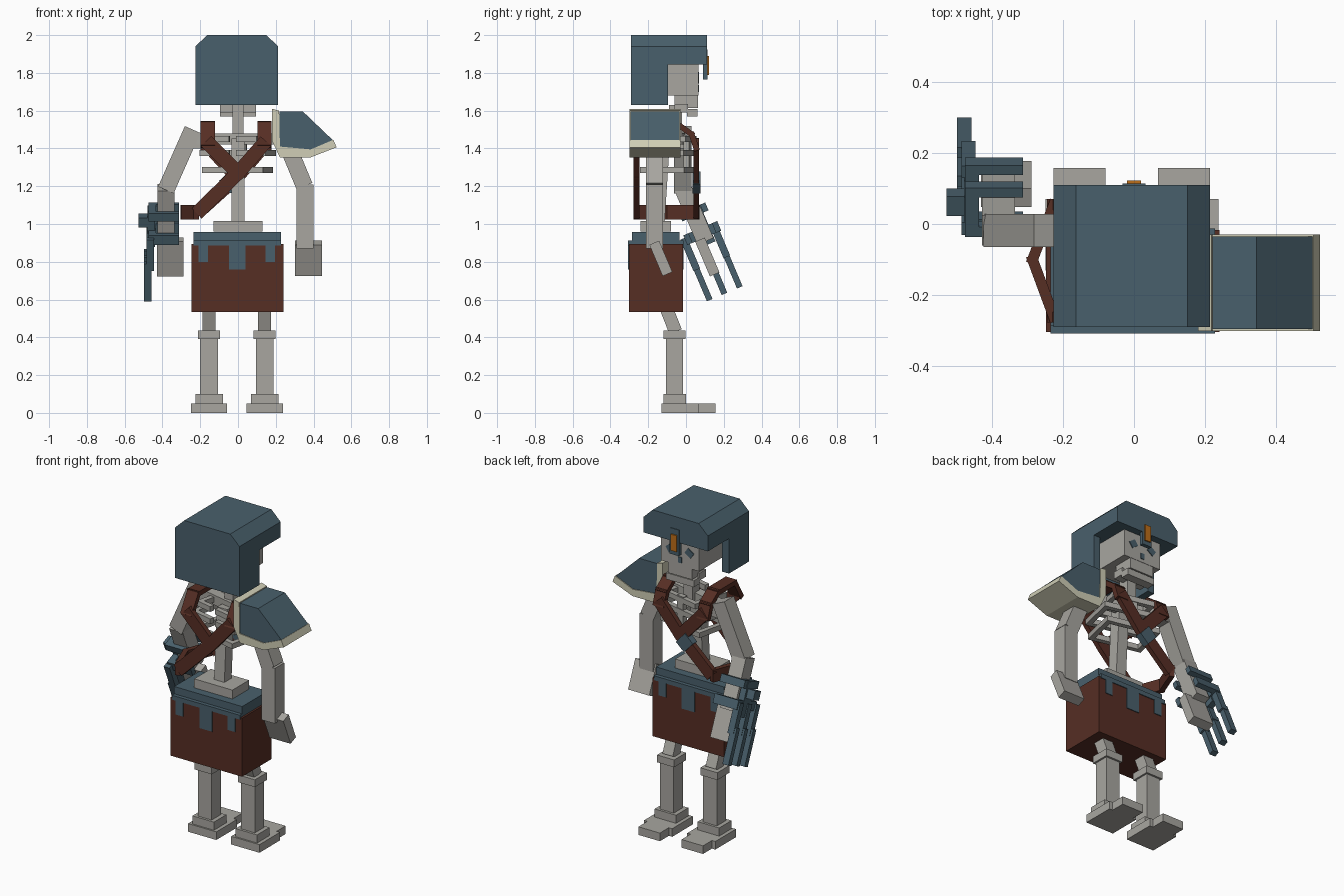
import bpy, bmesh, math
from mathutils import Vector, Matrix

if "Cube" in bpy.data.objects:
    bpy.data.objects.remove(bpy.data.objects["Cube"])


def material(name, rgb):
    m = bpy.data.materials.new(name)
    lin = [((c / 255 + 0.055) / 1.055) ** 2.4 for c in rgb]
    m.diffuse_color = (*lin, 1)
    m.use_nodes = True
    m.node_tree.nodes["Principled BSDF"].inputs["Base Color"].default_value = m.diffuse_color
    return m


BONE = material("bone_grey", (168, 166, 160))
STEEL = material("blue_steel", (73, 96, 108))
LEATHER = material("brown_leather", (86, 46, 36))
TRIM = material("cream_trim", (208, 206, 182))
GOLD = material("gold", (190, 110, 25))


def finish(name, bm, mat, mtx=None):
    if mtx:
        bm.transform(mtx)
    bmesh.ops.recalc_face_normals(bm, faces=bm.faces)
    me = bpy.data.meshes.new(name)
    bm.to_mesh(me)
    bm.free()
    me.materials.append(mat)
    ob = bpy.data.objects.new(name, me)
    bpy.context.collection.objects.link(ob)
    return ob


def box(name, x, y, z, mat, mtx=None):
    """Box from its (min, max) range on each axis."""
    bm = bmesh.new()
    bmesh.ops.create_cube(bm, size=1)
    for v in bm.verts:
        v.co = [r[0] if c < 0 else r[1] for r, c in zip((x, y, z), v.co)]
    return finish(name, bm, mat, mtx)


def beam(name, p, q, across, width, thick, mat, extra=0.0):
    """Bar from p to q, its width along the across direction."""
    p, q = Vector(p), Vector(q)
    d = (q - p).normalized()
    n = d.cross(Vector(across)).normalized()
    w = n.cross(d)
    rot = Matrix((w, n, d)).transposed().to_4x4()
    h = (q - p).length / 2 + extra
    return box(name, (-width / 2, width / 2), (-thick / 2, thick / 2), (-h, h), mat,
               Matrix.Translation((p + q) / 2) @ rot)


def prism(name, outline, y0, y1, mat):
    """Outline in x, z extruded along y."""
    bm = bmesh.new()
    f = bm.faces.new([bm.verts.new((x, y0, z)) for x, z in outline])
    ext = bmesh.ops.extrude_face_region(bm, geom=[f])["geom"]
    bmesh.ops.translate(bm, vec=(0, y1 - y0, 0),
                        verts=[v for v in ext if isinstance(v, bmesh.types.BMVert)])
    return finish(name, bm, mat)


# Helmet: chamfered crown with back and cheek plates
prism("helmet_crown", [(-.226, 1.845), (.213, 1.845), (.213, 1.94), (.15, 2), (-.163, 2), (-.226, 1.94)],
      -.29, .11, STEEL)
box("helmet_back", (-.226, .213), (-.29, -.24), (1.63, 1.845), STEEL)
for side, x in (("left", (-.226, -.18)), ("right", (.167, .213))):
    box("helmet_cheek_" + side, x, (-.29, -.095), (1.63, 1.845), STEEL)
box("gem_frame", (-.032, .032), (.09, .114), (1.765, 1.925), STEEL)
box("gem", (-.02, .02), (.11, .122), (1.79, 1.89), GOLD)

# Skull, jaw and face marks
box("skull", (-.135, .125), (-.2, .065), (1.68, 1.85), BONE)
box("upper_jaw", (-.085, .08), (-.06, .063), (1.615, 1.68), BONE)
box("lower_jaw", (-.095, .095), (.005, .06), (1.57, 1.61), BONE)
box("jaw_hinge", (-.095, .095), (-.06, .01), (1.59, 1.635), BONE)
for s in (-1, 1):
    turn = Matrix.Translation((-.005 + s * .065, .066, 1.775)) @ Matrix.Rotation(s * math.radians(35), 4, 'Y')
    box("eye_socket", (-.024, .024), (-.004, .004), (-.02, .02), STEEL, turn)
box("nose_hole", (-.017, .007), (.062, .07), (1.70, 1.735), STEEL)

# Spine and pelvis
box("neck", (-.03, .03), (-.09, -.02), (1.42, 1.63), BONE)
beam("spine", (0, -.15, .98), (0, -.12, 1.45), (1, 0, 0), .07, .07, BONE)
box("pelvis", (-.13, .13), (-.24, -.08), (.96, 1.015), BONE)

# Rib cage, twisted toward the right shoulder
twist = Matrix.Translation((0, -.08, 0)) @ Matrix.Rotation(math.radians(-13), 4, 'Z')
for z, w in ((1.285, .165), (1.375, .18), (1.45, .13)):
    box("rib_front", (-w, w), (.08, .11), (z - .016, z + .016), BONE, twist)
    for s in (-1, 1):
        box("rib_side", sorted((s * w, s * (w - .03))), (-.11, .1), (z - .016, z + .016), BONE, twist)
        box("rib_back", sorted((s * .02, s * w)), (-.13, -.1), (z - .016, z + .016), BONE, twist)
box("breastbone", (-.025, .025), (.075, .105), (1.28, 1.47), BONE, twist)
box("collarbone", (-.25, .25), (-.03, .03), (1.42, 1.48), BONE, twist)

# Leather harness: shoulder loops meeting at a crossing, then a loop to the left hip
FX, BX = (-.005, .055, 1.25), (0, -.262, 1.27)
X, Z, Y = (1, 0, 0), (0, 0, 1), Vector((0, 1, 0))


def strap(points, across=None):
    for p, q in zip(points, points[1:]):
        a = across or (Vector(q) - Vector(p)).cross(Y)
        beam("harness_strap", p, q, a, .075, .03, LEATHER, .012)


for x in (-.16, .14):
    strap([(x, -.262, 1.42), (x, -.2, 1.525), (x, -.04, 1.525), (x, .03, 1.475), (x, .055, 1.40)], X)
    strap([(x, .055, 1.42), FX])
    strap([(x, -.262, 1.43), BX])
strap([FX, (-.21, .055, 1.065)])
strap([BX, (-.21, -.262, 1.065)])
strap([(-.225, .055, 1.062), (-.285, -.1, 1.062), (-.225, -.262, 1.062)], Z)
beam("harness_buckle", (-.015, .056, 1.245), (-.07, .056, 1.195), Vector((-.055, 0, -.05)).cross(Y),
     .09, .042, STEEL)

# Shoulder plate with cream trim
prism("shoulder_plate", [(.22, 1.595), (.344, 1.595), (.503, 1.443), (.385, 1.395), (.22, 1.4)],
      -.295, -.035, STEEL)
prism("shoulder_trim", [(.18, 1.61), (.218, 1.6), (.222, 1.41), (.385, 1.395), (.505, 1.446),
                        (.522, 1.406), (.385, 1.353), (.222, 1.353), (.18, 1.44)], -.30, -.03, TRIM)

# Right arm
beam("right_upper_arm", (.235, -.167, 1.48), (.352, -.167, 1.2), X, .09, .092, BONE)
box("right_forearm", (.31, .4), (-.213, -.121), (.87, 1.21), BONE)
tilt = Matrix.Rotation(math.radians(23), 4, 'X')
box("right_hand", (-.072, .072), (-.028, .028), (-.09, .09), BONE,
    Matrix.Translation((.373, -.133, .818)) @ tilt)

# Left arm, forearm swung forward
box("left_shoulder_joint", (-.25, -.185), (-.06, .02), (1.4, 1.48), BONE)
beam("left_upper_arm", (-.24, -.018, 1.5), (-.382, -.018, 1.18), X, .09, .093, BONE)
wrist = Matrix.Translation((0, .06, 1.02)) @ tilt
box("left_forearm", (-.427, -.335), (-.05, .042), (-.12, .19), BONE, wrist)
box("left_hand", (-.43, -.288), (-.055, 0), (-.3, -.1), BONE, wrist)

# Gauntlet: two cuffs, back plate, knob and three long claws
for y, z in (((-.075, .075), (.025, .07)), ((-.1, .095), (-.1, -.045))):
    box("gauntlet_outer", (-.475, -.435), y, z, STEEL, wrist)
    box("gauntlet_rear", (-.475, -.312), (y[0], y[0] + .03), z, STEEL, wrist)
    box("gauntlet_front", (-.475, -.312), (y[1] - .03, y[1]), z, STEEL, wrist)
box("gauntlet_plate", (-.478, -.44), (-.03, .045), (-.14, .065), STEEL, wrist)
box("gauntlet_knob", (-.527, -.47), (-.03, .03), (-.03, .025), STEEL, wrist)
for y in (-.105, -.02, .068):
    box("claw_upper", (-.485, -.445), (y - .019, y + .019), (-.24, -.06), STEEL, wrist)
    box("claw_lower", (-.498, -.457), (y - .016, y + .016), (-.415, -.2), STEEL, wrist)

# Skirt, belt and hanging tabs
box("skirt", (-.247, .24), (-.303, -.017), (.535, .895), LEATHER)
box("belt_lower", (-.235, .228), (-.29, -.03), (.89, .912), STEEL)
box("belt", (-.235, .228), (-.285, -.035), (.905, .957), STEEL)
for y in ((-.308, -.28), (-.04, -.012)):
    box("belt_rim", (-.235, .228), y, (.885, .912), STEEL)
    for x0, x1, z in ((-.21, -.16, .8), (-.048, .04, .76), (.145, .195, .8)):
        box("belt_tab", (x0, x1), y, (z, .9), STEEL)

# Legs
for side, x in (("left", -.153), ("right", .141)):
    def part(name, w, y, z):
        box(side + name, (x - w, x + w), y, z, BONE)
    beam(side + "_thigh", (x, -.17, .72), (x, -.055, .43), X, .07, .07, BONE)
    part("_knee", .058, (-.12, -.003), (.39, .435))
    part("_shin", .047, (-.105, -.015), (.09, .4))
    part("_ankle", .073, (-.12, 0), (.045, .1))
    part("_heel", .096, (-.13, .07), (0, .05))
    part("_toes", .073, (.06, .157), (0, .05))
